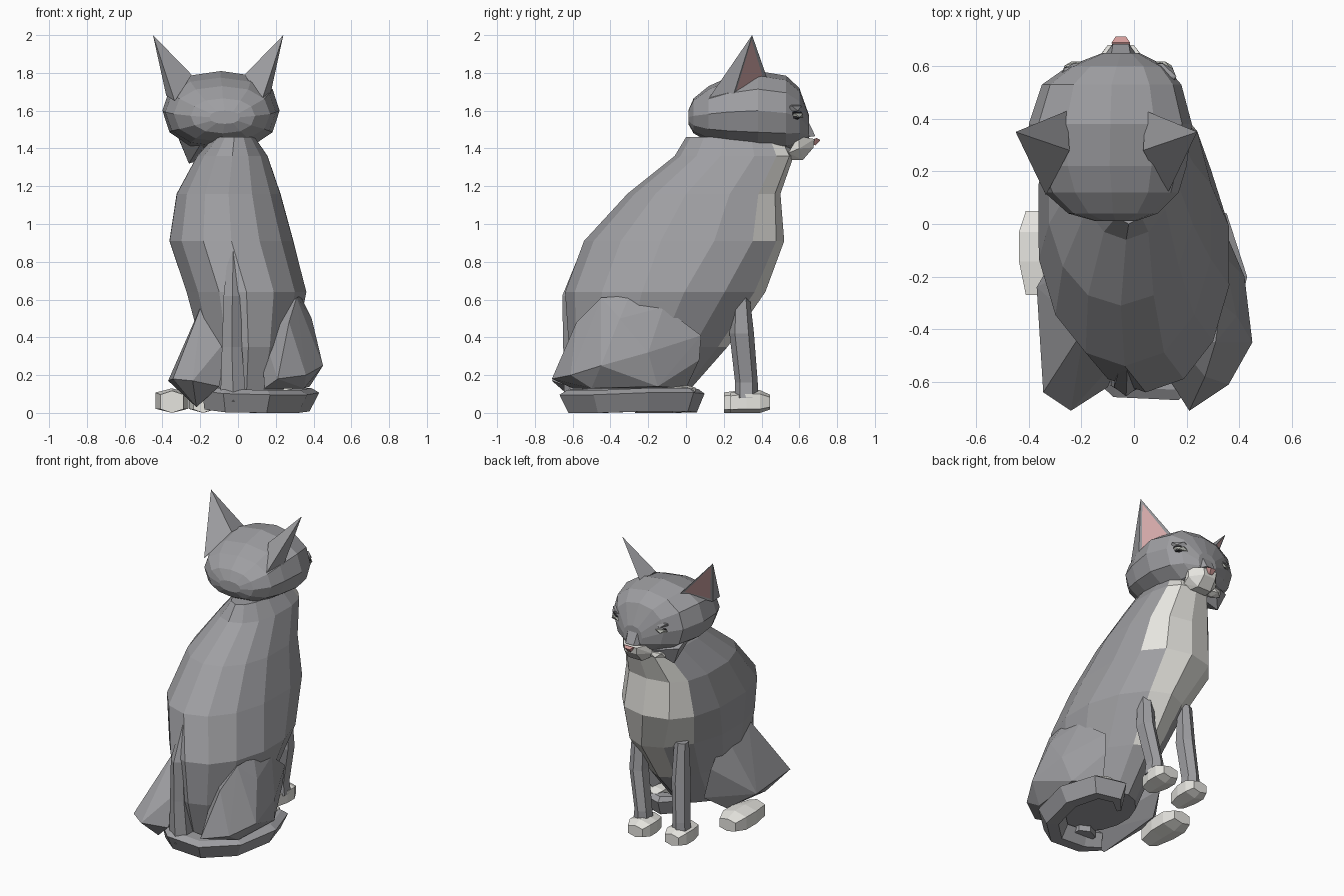
import bpy, bmesh, math
from mathutils import Vector

cube = bpy.data.objects.get("Cube")
if cube:
    bpy.data.objects.remove(cube)


def material(name, rgb):
    m = bpy.data.materials.new(name)
    m.use_nodes = True
    m.diffuse_color = (*rgb, 1)
    bsdf = m.node_tree.nodes["Principled BSDF"]
    bsdf.inputs["Base Color"].default_value = (*rgb, 1)
    bsdf.inputs["Roughness"].default_value = 0.9
    return m


GREY = material("grey_fur", (0.345, 0.345, 0.362))
WHITE = material("white_fur", (0.79, 0.78, 0.74))
PINK = material("ear_pink", (0.70, 0.42, 0.42))
NOSE = material("nose_pink", (0.64, 0.33, 0.32))
DARK = material("eye_rim", (0.03, 0.03, 0.035))
EYE = material("eye_grey", (0.5, 0.51, 0.47))
MID = -0.05  # centre line of head and chest


def finish(name, bm, mats):
    bmesh.ops.recalc_face_normals(bm, faces=bm.faces)
    mesh = bpy.data.meshes.new(name)
    bm.to_mesh(mesh)
    bm.free()
    for m in mats:
        mesh.materials.append(m)
    ob = bpy.data.objects.new(name, mesh)
    bpy.context.collection.objects.link(ob)
    return ob


def skin(name, rings, mats, rule=None):
    """Join rings of points into a closed tube."""
    bm = bmesh.new()
    n = len(rings[0])
    rings = [[bm.verts.new(p) for p in ring] for ring in rings]
    for k in range(len(rings) - 1):
        for j in range(n):
            i = (j + 1) % n
            f = bm.faces.new((rings[k][j], rings[k][i], rings[k + 1][i], rings[k + 1][j]))
            if rule:
                f.material_index = rule(k, j if j < n / 2 else j - n)
    bm.faces.new(rings[0])
    bm.faces.new(rings[-1])
    return finish(name, bm, mats)


def loft(name, axis, sections, n, mats, power=1.0, rule=None):
    """Skin ellipses: (position, a0, a1, b0, b1, optional front sharpness)."""
    rings = []
    for pos, a0, a1, b0, b1, *front in sections:
        ring = []
        for j in range(n):
            t = math.tau * j / n
            s, c = math.sin(t), math.cos(t)
            e = front[0] if front and c > 0 else power
            a = (a0 + a1) / 2 + (a1 - a0) / 2 * math.copysign(abs(s) ** e, s)
            b = (b0 + b1) / 2 + (b1 - b0) / 2 * math.copysign(abs(c) ** e, c)
            ring.append((a, b, pos) if axis == "z" else (a, pos, b))
        rings.append(ring)
    return skin(name, rings, mats, rule)


def hull(name, points, mat):
    bm = bmesh.new()
    verts = [bm.verts.new(p) for p in points]
    bmesh.ops.convex_hull(bm, input=verts)
    loose = [v for v in bm.verts if not v.link_faces]
    bmesh.ops.delete(bm, geom=loose, context="VERTS")
    return finish(name, bm, [mat])


def mirrored_hull(name, points, mat):
    return hull(name, [(MID + s * w, y, z) for s in (-1, 1) for w, y, z in points], mat)


def blob(name, centre, size, mat):
    bm = bmesh.new()
    bmesh.ops.create_icosphere(bm, subdivisions=1, radius=1)
    for v in bm.verts:
        v.co = Vector([c + s * p for c, s, p in zip(centre, size, v.co)])
    return finish(name, bm, [mat])


def paw(name, x, y, w, length, z0=0.0, h=0.12):
    y0, y1 = y - length / 2, y + length / 2
    return loft(name, "y", [
        (y0, x - w * 0.7, x + w * 0.7, z0, z0 + h * 0.9),
        (y - length * 0.1, x - w, x + w, z0, z0 + h),
        (y + length * 0.25, x - w, x + w, z0, z0 + h),
        (y1, x - w * 0.7, x + w * 0.7, z0 + h * 0.15, z0 + h * 0.8)], 6, [WHITE], 0.6)


def bib(k, j):
    """White on the front columns, narrowing below the chest."""
    right_edge, left_edge = {0: (0, 0), 1: (1, -1), 2: (1, -2)}.get(k, (2, -2))
    return int(left_edge <= j < right_edge)


# Body with a white chest bib that tapers downward
loft("body", "z", [
    (0.10, -0.15, 0.24, -0.54, 0.00, 1.1),
    (0.35, -0.20, 0.31, -0.62, 0.22, 1.2),
    (0.64, -0.28, 0.37, -0.64, 0.42, 1.1),
    (0.91, -0.37, 0.30, -0.54, 0.52, 0.8),
    (1.16, -0.33, 0.23, -0.31, 0.50, 0.72),
    (1.36, -0.22, 0.16, -0.06, 0.57, 0.72),
    (1.46, -0.13, 0.09, 0.00, 0.52, 0.75)], 14, [GREY, WHITE], 0.97, bib)

# Haunches
hull("right_side_haunch", [
    (0.31, -0.45, 0.61), (0.33, -0.30, 0.62), (0.34, -0.12, 0.56), (0.30, 0.08, 0.41),
    (0.29, 0.07, 0.28), (0.25, 0.00, 0.13), (0.38, -0.15, 0.14), (0.45, -0.45, 0.25),
    (0.42, -0.20, 0.32), (0.36, -0.61, 0.20), (0.21, -0.71, 0.18), (0.14, -0.60, 0.13),
    (0.27, -0.58, 0.48), (0.12, -0.40, 0.45), (0.39, -0.35, 0.50), (0.35, -0.50, 0.13)], GREY)
hull("left_side_haunch", [
    (-0.19, -0.40, 0.58), (-0.19, -0.15, 0.57), (-0.21, 0.03, 0.40), (-0.17, 0.05, 0.20),
    (-0.24, -0.10, 0.09), (-0.37, -0.24, 0.17), (-0.345, -0.64, 0.18), (-0.24, -0.71, 0.17),
    (-0.22, -0.55, 0.03), (-0.10, -0.62, 0.14), (-0.23, -0.45, 0.40), (-0.05, -0.50, 0.40)], GREY)

# Front legs and all paws
for side, top, foot in (("left", -0.17, -0.19), ("right", 0.15, 0.10)):
    loft(side + "_side_front_leg", "z", [
        (0.08, foot - 0.06, foot + 0.06, 0.26, 0.38),
        (0.16, foot - 0.05, foot + 0.05, 0.26, 0.38),
        (0.42, top - 0.055, top + 0.055, 0.23, 0.36),
        (0.68, top - 0.045, top + 0.045, 0.25, 0.33)], 6, [GREY], 0.85)
paw("left_side_front_paw", -0.185, 0.31, 0.08, 0.22)
paw("right_side_front_paw", 0.075, 0.34, 0.085, 0.21)
paw("left_side_rear_paw", -0.35, -0.11, 0.095, 0.32, 0, 0.13)
paw("right_side_rear_paw", 0.24, -0.06, 0.07, 0.22, 0.07, 0.08)

# Tail: a root ridge down the back, then a flattened curl on the ground
loft("tail_root", "z", [
    (0.06, -0.10, 0.05, -0.645, -0.45),
    (0.35, -0.09, 0.025, -0.65, -0.45),
    (0.62, -0.08, 0.02, -0.655, -0.45),
    (0.90, -0.05, 0.00, -0.54, -0.45)], 6, [GREY], 0.6)
path = [Vector(p) for p in (
    (-0.17, -0.52, 0.08), (-0.06, -0.58, 0.065), (0.14, -0.59, 0.06), (0.29, -0.45, 0.06),
    (0.345, -0.20, 0.07), (0.29, -0.01, 0.07), (0.16, 0.03, 0.065), (0.07, -0.06, 0.055))]
widths = (0.04, 0.08, 0.085, 0.085, 0.085, 0.08, 0.07, 0.03)
rings = []
for i, p in enumerate(path):
    along = path[min(i + 1, len(path) - 1)] - path[max(i - 1, 0)]
    across = Vector((along.y, -along.x, 0)).normalized() * widths[i]
    h = min(p.z, 0.062)
    rings.append([p + across * a + Vector((0, 0, h * b)) for a, b in (
        (1, 0.6), (0.5, 1), (-0.5, 1), (-1, 0.5), (-0.5, -1), (0.4, -1))])
skin("tail", rings, [GREY])

# Head
loft("head", "y", [
    (0.012, -0.15, 0.01, 1.53, 1.60),
    (0.04, -0.25, 0.09, 1.48, 1.665),
    (0.12, -0.34, 0.17, 1.435, 1.73),
    (0.22, -0.385, 0.20, 1.41, 1.775),
    (0.38, -0.40, 0.22, 1.39, 1.81),
    (0.53, -0.35, 0.18, 1.39, 1.785),
    (0.60, -0.25, 0.12, 1.41, 1.72),
    (0.65, -0.12, 0.02, 1.44, 1.58)], 12, [GREY], 0.88)
hull("cheek_ruff", [(-0.38, 0.35, 1.62), (-0.31, 0.52, 1.44), (-0.26, 0.50, 1.32),
                    (-0.12, 0.50, 1.36), (-0.16, 0.60, 1.42), (-0.20, 0.30, 1.42)], GREY)

# Ears: leaning blades with a pink inset on the outward front face
for side, s in (("left", -1), ("right", 1)):
    bm = bmesh.new()
    tip, front, outer, rear, inner = [bm.verts.new((s * x - 0.105, y, z)) for x, y, z in (
        (0.345, 0.35, 2.0), (0.15, 0.43, 1.77), (0.275, 0.25, 1.68),
        (0.23, 0.11, 1.65), (0.14, 0.28, 1.79))]
    ring = (front, outer, rear, inner)
    faces = [bm.faces.new((tip, ring[i], ring[(i + 1) % 4])) for i in range(4)]
    bm.faces.new(ring)
    bmesh.ops.recalc_face_normals(bm, faces=bm.faces)
    bmesh.ops.inset_individual(bm, faces=[faces[0]], thickness=0.032, depth=-0.004)
    faces[0].material_index = 1
    finish(side + "_side_ear", bm, [GREY, PINK])

# Eyes with dark rims and heavy lids
for side, s in (("left", -1), ("right", 1)):
    x = MID - 0.01 + s * 0.145
    blob(side + "_side_eye_rim", (x, 0.57, 1.575), (0.078, 0.05, 0.036), DARK)
    blob(side + "_side_eye", (x + s * 0.015, 0.576, 1.575), (0.06, 0.05, 0.022), EYE)
    blob(side + "_side_eyelid", (x, 0.56, 1.612), (0.085, 0.06, 0.03), GREY)

# Muzzle with jaw, bridge and nose
mirrored_hull("muzzle", [
    (0.11, 0.595, 1.465), (0.11, 0.60, 1.40), (0.05, 0.68, 1.45), (0.045, 0.675, 1.405),
    (0.05, 0.62, 1.34), (0.06, 0.56, 1.34), (0.10, 0.54, 1.375)], WHITE)
blob("white_jaw", (-0.16, 0.555, 1.39), (0.08, 0.05, 0.035), WHITE)
mirrored_hull("muzzle_bridge", [
    (0.04, 0.62, 1.60), (0.03, 0.685, 1.465), (0.09, 0.60, 1.455)], GREY)
mirrored_hull("nose", [
    (0.035, 0.69, 1.455), (0.02, 0.712, 1.445), (0.01, 0.685, 1.415), (0.03, 0.65, 1.44)], NOSE)
